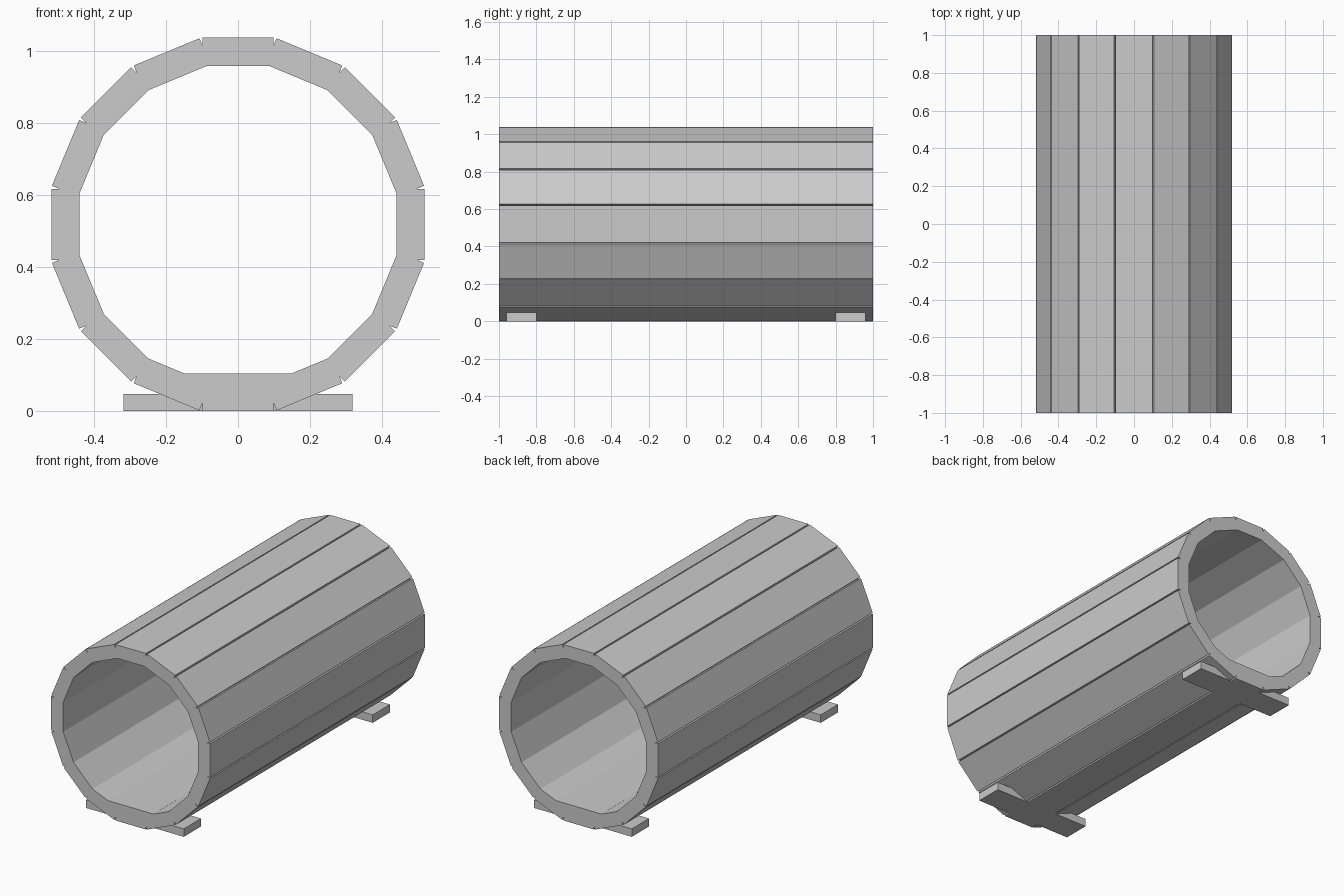
import bpy
import math

if "Cube" in bpy.data.objects:
    bpy.data.objects.remove(bpy.data.objects["Cube"])

R_OUT, R_IN = 0.519, 0.44      # distance to the outer and inner plank faces
LENGTH = 2.0
SIDES = 16

grey = bpy.data.materials.new("plain grey")
grey.diffuse_color = (0.6, 0.6, 0.6, 1)
grey.use_nodes = True
grey.node_tree.nodes["Principled BSDF"].inputs["Base Color"].default_value = grey.diffuse_color


def box(name, loc, size, angle=0.0):
    bpy.ops.mesh.primitive_cube_add(size=1, location=loc, rotation=(0, angle, 0))
    ob = bpy.context.object
    ob.name = name
    ob.scale = size
    ob.data.materials.append(grey)
    return ob


# Barrel wall: straight planks set in a ring, leaving V grooves at the joints
mid = (R_OUT + R_IN) / 2
for i in range(SIDES):
    a = 2 * math.pi * i / SIDES
    box(f"wall_plank_{i + 1}",
        (mid * math.sin(a), 0, R_OUT + mid * math.cos(a)),
        (0.198, LENGTH, R_OUT - R_IN), a)

# Flat floor inside the tube
box("floor_plank", (0, 0, 0.082), (0.294, LENGTH, 0.044))

# Cross feet near both ends
for side, label in ((-1, "front"), (1, "back")):
    box(f"{label}_foot", (0, side * 0.88, 0.0235), (0.637, 0.16, 0.047))
